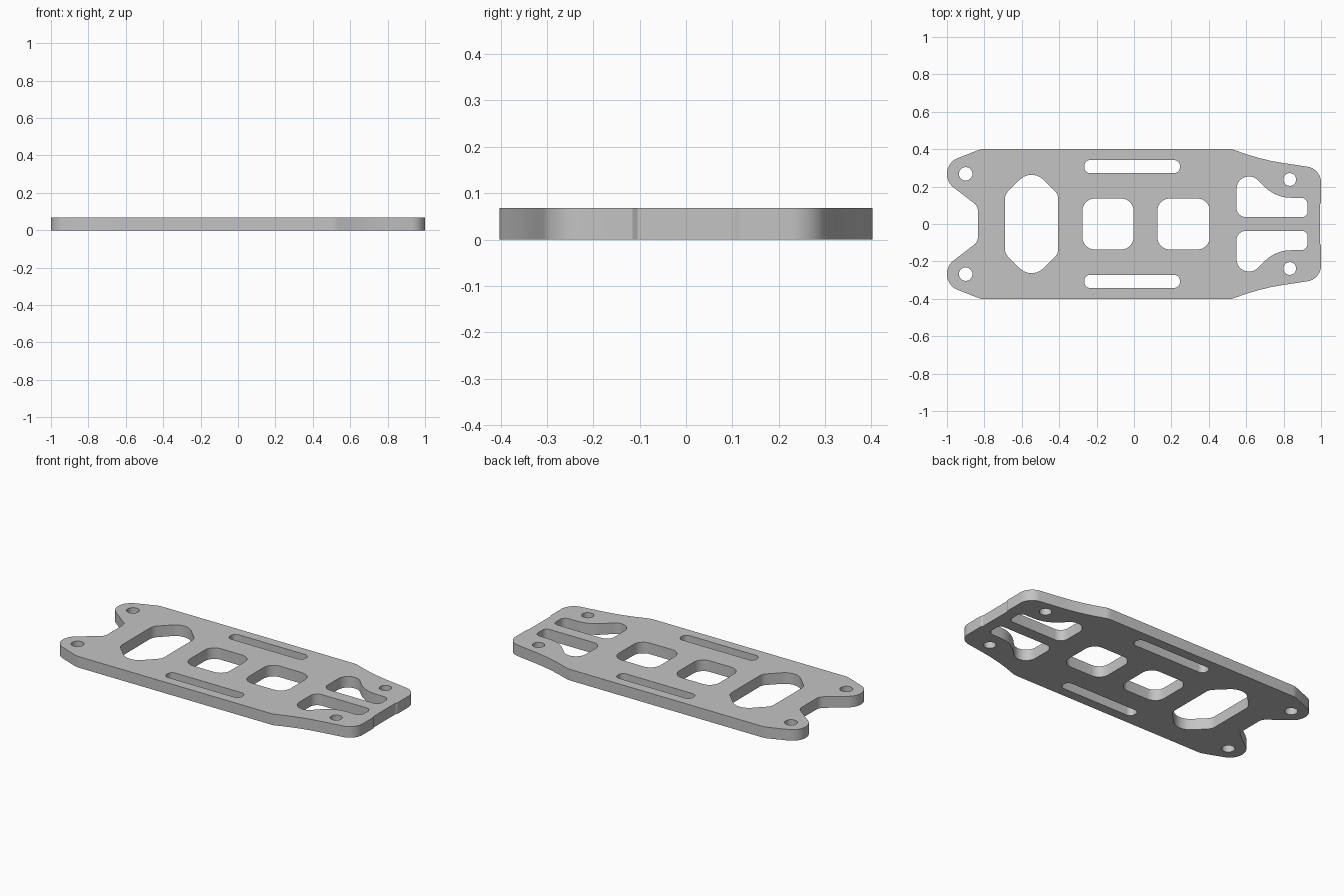
import bpy, bmesh, math
from mathutils import Vector, Matrix

THICK = 0.068

if "Cube" in bpy.data.objects:
    bpy.data.objects.remove(bpy.data.objects["Cube"], do_unlink=True)


def fillet(corners):
    """Closed outline from (x, y, radius) corners, each rounded by an arc."""
    out = []
    for i, (x, y, r) in enumerate(corners):
        p = Vector((x, y))
        if r == 0:
            out.append(p)
            continue
        a = (Vector(corners[i - 1][:2]) - p).normalized()
        b = (Vector(corners[(i + 1) % len(corners)][:2]) - p).normalized()
        half = math.acos(max(-1, min(1, a.dot(b)))) / 2
        centre = p + (a + b).normalized() * r / math.sin(half)
        reach = r / math.tan(half)
        v0, v1 = p + a * reach - centre, p + b * reach - centre
        sweep = math.atan2(v0.x * v1.y - v0.y * v1.x, v0.dot(v1))
        steps = max(4, math.ceil(abs(sweep) / math.radians(9)))
        out += [centre + Matrix.Rotation(sweep * k / steps, 2) @ v0
                for k in range(steps + 1)]
    return out


def mirrored(half):
    """Close a half outline with its reflection across the x axis."""
    return half + [(x, -y, r) for x, y, r in reversed(half)]


def box(x0, x1, y0, y1, r):
    return fillet([(x0, y0, r), (x1, y0, r), (x1, y1, r), (x0, y1, r)])


def circle(x, y, r, n=32):
    return [Vector((x + r * math.cos(math.tau * k / n),
                    y + r * math.sin(math.tau * k / n))) for k in range(n)]


# Outer edge: notched lobes at one end, tapered shoulders at the other
outline = fillet(mirrored([
    (-0.835, 0.096, 0.05), (-1, 0.222, 0.09), (-1, 0.33, 0.09),
    (-0.815, 0.402, 0.1), (0.52, 0.402, 0.1), (0.67, 0.345, 1.25),
    (1, 0.2955, 0.085), (1, 0.115, 0), (0.994, 0.105, 0)]))

# Central openings: long hexagon and two square windows
loops = [outline,
         fillet(mirrored([(-0.69, 0.158, 0.06), (-0.548, 0.3, 0.09),
                          (-0.405, 0.158, 0.06)])),
         box(-0.275, -0.003, -0.136, 0.136, 0.065),
         box(0.125, 0.405, -0.136, 0.136, 0.065)]

# Paired openings: slots, screw holes and funnel-shaped cutouts
funnel = [(0.548, 0.037, 0.05), (0.928, 0.037, 0.03), (0.928, 0.14, 0.035),
          (0.757, 0.14, 0.2), (0.548, 0.349, 0.067)]
for side in (1, -1):
    loops += [box(-0.265, 0.245, side * 0.272, side * 0.342, 0.03),
              circle(-0.9, side * 0.268, 0.036),
              circle(0.833, side * 0.238, 0.034),
              fillet([(x, side * y, r) for x, y, r in funnel])]

# Filled profile extruded to the plate thickness
profile = bpy.data.curves.new("plate_profile", "CURVE")
profile.dimensions = "2D"
profile.fill_mode = "BOTH"
profile.extrude = THICK / 2
for loop in loops:
    spline = profile.splines.new("POLY")
    spline.points.add(len(loop) - 1)
    for point, v in zip(spline.points, loop):
        point.co = (v.x, v.y, 0, 1)
    spline.use_cyclic_u = True

plate = bpy.data.objects.new("chassis_plate", profile)
bpy.context.collection.objects.link(plate)
bpy.ops.object.select_all(action="DESELECT")
plate.select_set(True)
bpy.context.view_layer.objects.active = plate
bpy.ops.object.convert(target="MESH")
plate = bpy.context.object
plate.name = "chassis_plate"

# Weld caps to walls and stand the plate on the ground
bm = bmesh.new()
bm.from_mesh(plate.data)
bmesh.ops.remove_doubles(bm, verts=bm.verts, dist=0.0001)
bmesh.ops.translate(bm, verts=bm.verts, vec=(0, 0, THICK / 2))
bmesh.ops.recalc_face_normals(bm, faces=bm.faces)
bm.to_mesh(plate.data)
bm.free()

# Plain grey finish
grey = bpy.data.materials.new("plain_grey")
grey.use_nodes = True
colour = (0.55, 0.55, 0.55, 1)
grey.diffuse_color = colour
grey.node_tree.nodes["Principled BSDF"].inputs["Base Color"].default_value = colour
plate.data.materials.clear()
plate.data.materials.append(grey)
bpy.ops.object.shade_smooth_by_angle(angle=math.radians(30))
